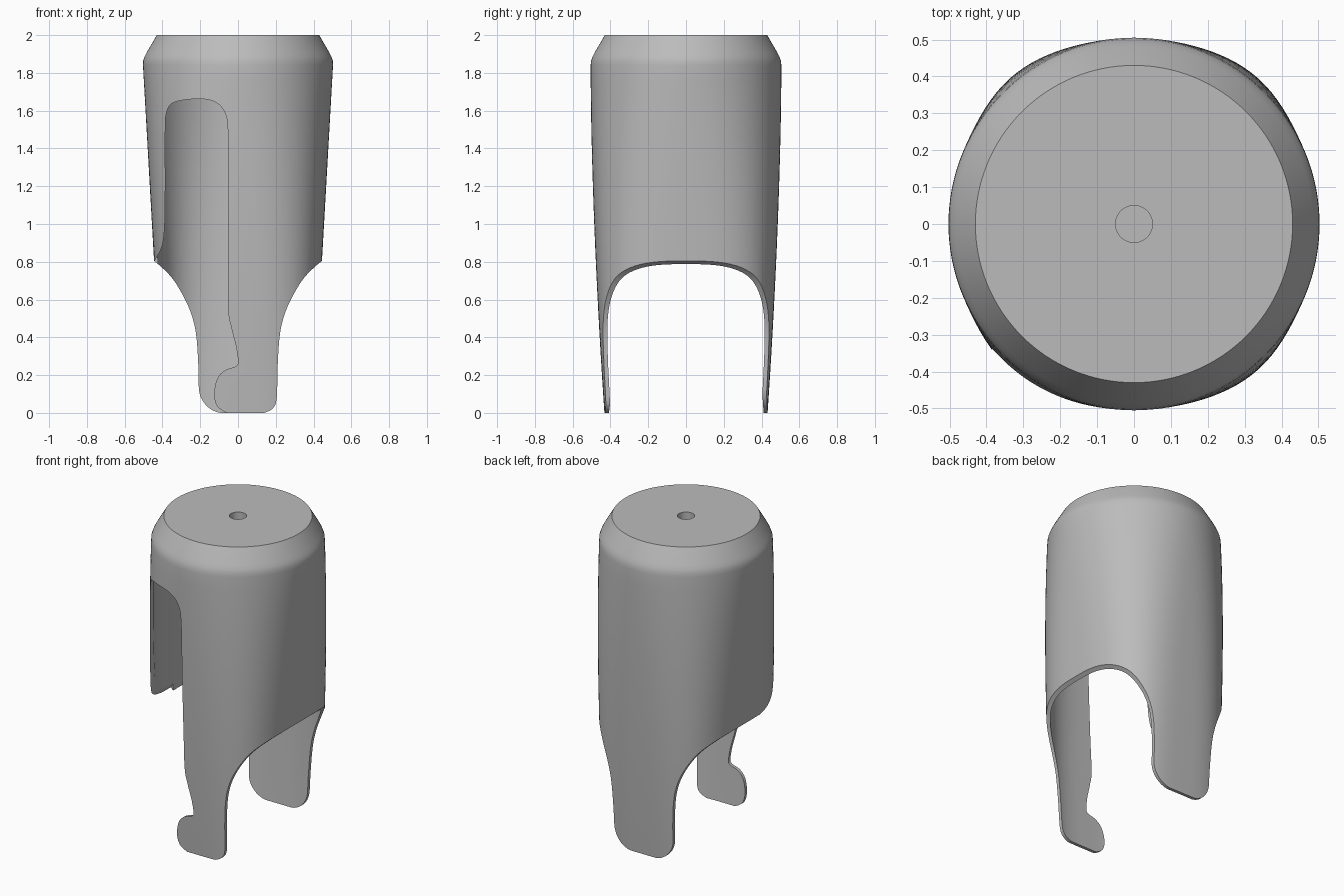
import bpy, bmesh
from math import cos, sin, tau, pi

cube = bpy.data.objects.get("Cube")
if cube:
    bpy.data.objects.remove(cube)

SEGS = 128
WALL = 0.02
SHOULDER = 1.84

grey = bpy.data.materials.new("plain grey")
grey.use_nodes = True
grey.diffuse_color = (0.5, 0.5, 0.5, 1)
grey.node_tree.nodes["Principled BSDF"].inputs["Base Color"].default_value = (0.5, 0.5, 0.5, 1)


def make_object(name, bm):
    bmesh.ops.recalc_face_normals(bm, faces=bm.faces)
    mesh = bpy.data.meshes.new(name)
    bm.to_mesh(mesh)
    bm.free()
    obj = bpy.data.objects.new(name, mesh)
    obj.data.materials.append(grey)
    bpy.context.collection.objects.link(obj)
    return obj


def wall_ring(z, inset=0.0):
    """Section of the tapered wall: round at the shoulder, squarer lower down."""
    u = max(0.0, 1 - z / SHOULDER)
    rx = 0.503 - 0.104 * u - inset
    ry = 0.505 - 0.073 * u ** 1.7 - inset
    n = 2 + 1.6 * u
    ring = []
    for i in range(SEGS):
        c, s = cos(tau * i / SEGS), sin(tau * i / SEGS)
        r = (abs(c) ** n + abs(s) ** n) ** (-1 / n)
        ring.append((rx * r * c, ry * r * s, z))
    return ring


def round_ring(r, z):
    return [(r * cos(tau * i / SEGS), r * sin(tau * i / SEGS), z) for i in range(SEGS)]


def smooth(points, steps=8):
    """Catmull-Rom curve through the points."""
    p = [points[0]] + points + [points[-1]]
    out = []
    for a, b, c, d in zip(p, p[1:], p[2:], p[3:]):
        for k in range(steps):
            t = k / steps
            out.append(tuple(0.5 * (2 * q + (r - o) * t + (2 * o - 5 * q + 4 * r - s) * t * t
                                    + (3 * q - o - 3 * r + s) * t ** 3)
                             for o, q, r, s in zip(a, b, c, d)))
    return out + [points[-1]]


def cutter(name, outline, y0, y1, side=1):
    """Front-view outline pushed through in depth."""
    bm = bmesh.new()
    front = [bm.verts.new((side * x, y0, z)) for x, z in outline]
    back = [bm.verts.new((side * x, y1, z)) for x, z in outline]
    bm.faces.new(front)
    bm.faces.new(back[::-1])
    for i in range(len(front)):
        j = (i + 1) % len(front)
        bm.faces.new((front[i], front[j], back[j], back[i]))
    obj = make_object(name, bm)
    obj.hide_render = True
    return obj


# Hollow body: inner wall down, outer wall up, shoulder, top and blind centre hole
levels = [SHOULDER * i / 24 for i in range(25)]
rings = [wall_ring(z, WALL) for z in reversed(levels)]
rings += [wall_ring(z) for z in levels]
rings += [round_ring(r, z) for r, z in
          [(0.502, 1.865), (0.495, 1.885), (0.484, 1.907), (0.43, 2), (0.05, 2), (0.05, 1.9)]]
bm = bmesh.new()
loops = [[bm.verts.new(co) for co in ring] for ring in rings]
for a, b in zip(loops, loops[1:]):
    for i in range(SEGS):
        j = (i + 1) % SEGS
        bm.faces.new((a[i], a[j], b[j], b[i]))
bm.faces.new(loops[0])
bm.faces.new(loops[-1])
body = make_object("sleeve_body", bm)

# Side arches that leave a front and a back leg
arch = smooth([(0.6, 0.845), (0.5, 0.83), (0.445, 0.805), (0.35, 0.715), (0.28, 0.6), (0.24, 0.5),
               (0.22, 0.4), (0.21, 0.25), (0.205, 0.08), (0.185, 0.025), (0.14, 0)])
arch += [(0.14, -0.1), (0.6, -0.1)]
cutters = [cutter("arch_cutter", arch, -1, 1, s) for s in (1, -1)]

# Wider rounding on the back leg corners
corner = [(0.075 + 0.133 * cos(a), 0.14 - 0.141 * sin(a))
          for a in (pi / 2 * i / 12 for i in range(13))]
corner += [(0.075, -0.1), (0.3, -0.1), (0.3, 0.14)]
cutters += [cutter("corner_cutter", corner, 0.1, 1, s) for s in (1, -1)]

# Front slot running down into the hooked leg end
slot = smooth([(-0.46, 0.78), (-0.435, 0.815), (-0.4, 0.89), (-0.388, 1), (-0.385, 1.2),
               (-0.385, 1.5), (-0.375, 1.6), (-0.335, 1.645), (-0.22, 1.662), (-0.13, 1.65),
               (-0.075, 1.6), (-0.054, 1.5), (-0.052, 1.2), (-0.052, 0.8), (-0.052, 0.55),
               (-0.035, 0.45), (-0.01, 0.35), (0, 0.27), (-0.015, 0.245), (-0.07, 0.225),
               (-0.11, 0.18), (-0.126, 0.1), (-0.11, 0.035), (-0.06, 0)])
slot += [(-0.06, -0.15), (-0.7, -0.15), (-0.7, 0.78)]
cutters.append(cutter("slot_cutter", slot, -1, -0.05))

bpy.ops.object.select_all(action="DESELECT")
bpy.context.view_layer.objects.active = body
body.select_set(True)
for c in cutters:
    mod = body.modifiers.new("cut", "BOOLEAN")
    mod.operation = "DIFFERENCE"
    mod.solver = "EXACT"
    mod.object = c
    bpy.ops.object.modifier_apply(modifier=mod.name)
    bpy.data.objects.remove(c)
bpy.ops.object.shade_smooth_by_angle(angle=0.5)
